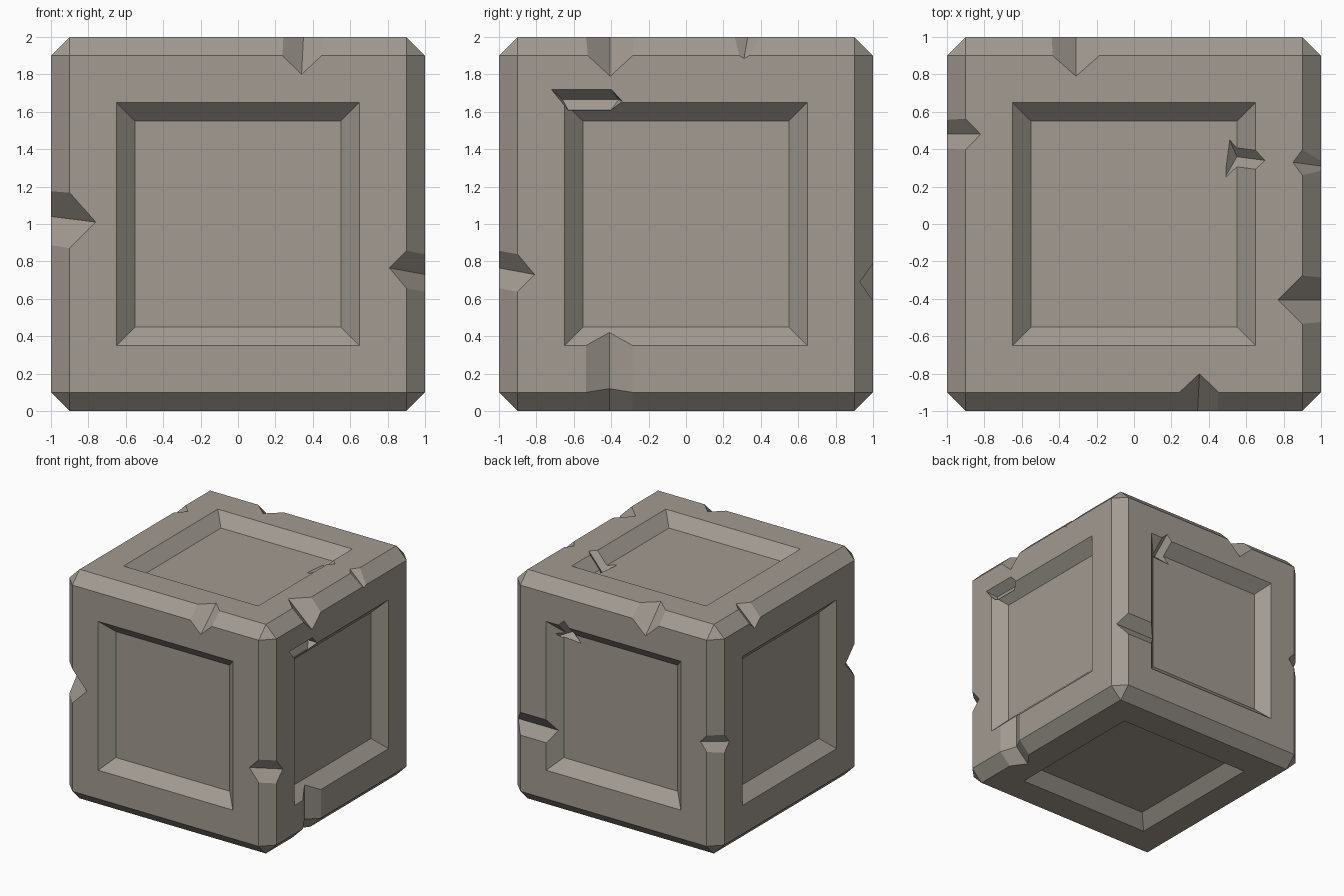
import bpy, bmesh
from mathutils import Vector as V

if "Cube" in bpy.data.objects:
    bpy.data.objects.remove(bpy.data.objects["Cube"])

stone = bpy.data.materials.new("warm_grey_stone")
stone.diffuse_color = (0.36, 0.325, 0.285, 1)
stone.use_nodes = True
stone.node_tree.nodes["Principled BSDF"].inputs["Base Color"].default_value = stone.diffuse_color

# Block: chamfered cube with a sunken bevelled panel on every side
bm = bmesh.new()
bmesh.ops.create_cube(bm, size=2)
bmesh.ops.translate(bm, verts=bm.verts, vec=(0, 0, 1))
bmesh.ops.bevel(bm, geom=bm.edges[:], offset=0.1, segments=1, profile=0.5, affect='EDGES')
sides = [f for f in bm.faces if f.calc_area() > 1]
bmesh.ops.inset_individual(bm, faces=sides, thickness=0.25, use_even_offset=True)
bmesh.ops.inset_individual(bm, faces=sides, thickness=0.1, use_even_offset=True)
for f in sides:
    bmesh.ops.translate(bm, verts=f.verts[:], vec=f.normal * -0.1)
me = bpy.data.meshes.new("stone_block")
bm.to_mesh(me)
bm.free()
me.materials.append(stone)
block = bpy.data.objects.new("stone_block", me)
bpy.context.collection.objects.link(block)
cutters = []


def hull_cutter(points):
    """Hidden convex cutter, subtracted from the block."""
    b = bmesh.new()
    for p in points:
        b.verts.new(p)
    bmesh.ops.convex_hull(b, input=b.verts[:])
    loose = [v for v in b.verts if not v.link_faces]
    bmesh.ops.delete(b, geom=loose, context='VERTS')
    bmesh.ops.recalc_face_normals(b, faces=b.faces[:])
    m = bpy.data.meshes.new("chip_cutter")
    b.to_mesh(m)
    b.free()
    m.materials.append(stone)
    o = bpy.data.objects.new("chip_cutter", m)
    bpy.context.collection.objects.link(o)
    o.hide_render = True
    cutters.append(o)
    mod = block.modifiers.new("chip", 'BOOLEAN')
    mod.operation = 'DIFFERENCE'
    mod.solver = 'EXACT'
    mod.object = o


def groove(p1, p2, out, w, depth, e1=0.12, e2=0.12, k=2.2):
    """V groove: valley line p1-p2, opening toward out, half-width w at depth."""
    p1, p2, out = V(p1), V(p2), V(out).normalized()
    d = (p2 - p1).normalized()
    a, c = p1 - d * e1, p2 + d * e2
    t = d.cross(out).normalized()
    pts = [a, c]
    for p in (a, c):
        pts += [p + k * (out * depth + t * w), p + k * (out * depth - t * w)]
    hull_cutter(pts)


# Chips across the outer edges: two valley ends, opening direction, half-width, depth
groove((0.34, -1, 1.80), (0.35, -0.8, 2), (0, -1, 1), 0.105, 0.071)      # top front
groove((-0.76, -1, 1.01), (-1, -0.77, 1.04), (-1, -1, 0), 0.145, 0.095)  # front left
groove((0.81, -1, 0.765), (1, -0.81, 0.73), (1, -1, 0), 0.1, 0.064)      # front right
groove((1, -0.405, 1.79), (0.77, -0.405, 2), (1, 0, 1), 0.125, 0.085)    # top right
groove((1, 0.31, 1.885), (0.85, 0.33, 2), (1, 0, 1), 0.055, 0.025)       # top right, small
groove((-0.31, 1, 1.78), (-0.31, 0.79, 2), (0, 1, 1), 0.125, 0.08)       # top back
groove((-1, 0.48, 1.83), (-0.82, 0.48, 2), (-1, 0, 1), 0.08, 0.053)      # top left
groove((-0.84, 1, 1.0), (-1, 0.83, 0.98), (-1, 1, 0), 0.075, 0.046)      # back left
groove((1, -0.41, 0.19), (0.81, -0.41, 0), (1, 0, -1), 0.125, 0.064)     # bottom right

# Grooves running over a side frame into its panel
groove((0.93, -0.41, 0), (0.93, -0.41, 0.43), (1, 0, 0), 0.125, 0.07, 0.1, 0)
groove((1, 0.93, 0.69), (0.57, 0.93, 0.69), (0, 1, 0), 0.1, 0.07, 0.1, 0)

# Small chips in panel rims
groove((0.70, 0.34, 2), (0.55, 0.36, 1.85), (-1, 0, 1), 0.05, 0.035, 0.1, 0)
groove((0.48, 1, 1.70), (0.49, 0.85, 1.55), (0, 1, -1), 0.05, 0.035, 0.1, 0)

# Broken corner of the right panel rim
rim = [(1, -0.72, 1.72), (1, -0.40, 1.72), (1, -0.34, 1.655),
       (0.93, -0.66, 1.665), (0.93, -0.36, 1.665),
       (0.95, -0.63, 1.61), (0.95, -0.40, 1.61)]
hull_cutter(rim + [(1.1, y, z) for x, y, z in rim])

# Bake the chips into the block and drop the cutters
dg = bpy.context.evaluated_depsgraph_get()
baked = bpy.data.meshes.new_from_object(block.evaluated_get(dg))
block.modifiers.clear()
block.data = baked
for o in cutters:
    bpy.data.objects.remove(o)
baked.materials.clear()
baked.materials.append(stone)
for p in baked.polygons:
    p.material_index = 0
    p.use_smooth = False
